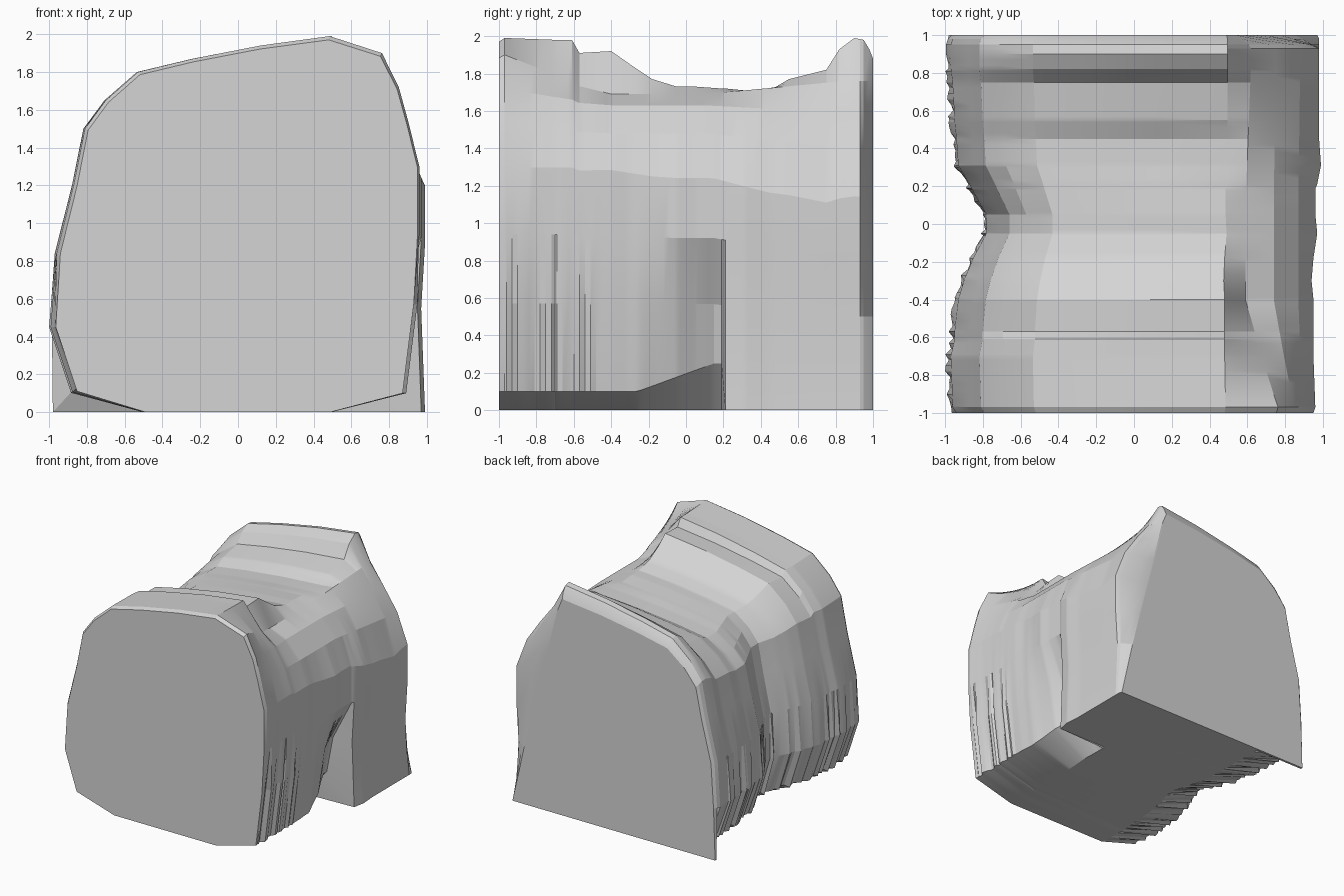
import bpy
import bmesh
import math
import random

random.seed(4)
if "Cube" in bpy.data.objects:
    bpy.data.objects.remove(bpy.data.objects["Cube"], do_unlink=True)

# Cross-section (x, z), from the lower right round over the top
PROFILE = [
    (0.5, 0), (0.89, 0.1), (0.95, 0.57), (0.97, 0.94), (0.97, 1.3),
    (0.91, 1.54), (0.86, 1.72), (0.77, 1.9), (0.49, 1.99), (0.12, 1.94),
    (-0.24, 1.87), (-0.53, 1.8), (-0.7, 1.65), (-0.81, 1.5), (-0.87, 1.2),
    (-0.96, 0.84), (-0.985, 0.45), (-0.87, 0.11), (-0.5, 0),
]
# Sloping right shoulder behind the front block: index, middle, back
SHOULDER = {
    5: ((0.87, 1.48), (0.88, 1.4)),
    6: ((0.74, 1.63), (0.75, 1.59)),
    7: ((0.59, 1.69), (0.62, 1.76)),
}
PEAK = 1.99
WIDTH = 0.97

# Outline along the length: y, left reach, right reach, top height
STATIONS = [
    (-1, 0.95, 0.95, 1.97), (-0.97, 0.97, 0.96, 1.99), (-0.7, 0.98, 0.95, 1.98),
    (-0.61, 0.96, 0.95, 1.98), (-0.57, 0.96, 0.95, 1.91), (-0.4, 0.94, 0.95, 1.92),
    (-0.3, 0.91, 0.94, 1.85), (-0.18, 0.86, 0.95, 1.77), (-0.05, 0.79, 0.97, 1.73),
    (0.05, 0.79, 0.96, 1.73), (0.19, 0.87, 0.96, 1.72), (0.21, 0.88, 0.97, 1.72),
    (0.31, 0.94, 0.99, 1.71), (0.45, 0.95, 0.98, 1.71), (0.55, 0.96, 0.98, 1.77),
    (0.75, 0.97, 0.98, 1.82), (0.82, 0.98, 0.98, 1.93), (0.9, 0.98, 0.98, 1.99),
    (0.95, 0.98, 0.98, 1.98), (0.98, 0.97, 0.98, 1.93), (1, 0.95, 0.97, 1.88),
]


def ramp(value, low, high):
    return min(1, max(0, (value - low) / (high - low)))


def mix(p, q, t):
    return [a + (b - a) * t for a, b in zip(p, q)]


def outline(y):
    """Blend the outline linearly between stations."""
    for a, b in zip(STATIONS, STATIONS[1:]):
        if y <= b[0]:
            return mix(a, b, ramp(y, a[0], b[0]))


def section(y):
    """Reshape the profile for one position along the length."""
    _, left, right, top = outline(y)
    right_ridge = random.uniform(-0.025, 0.015) if -0.98 < y < -0.5 else 0
    left_ridge = random.uniform(-0.02, 0.01) if -0.98 < y < 0.9 else 0
    notch = ramp(y, -0.26, 0.15) if y < 0.2 else 0
    ring = []
    for i, (px, pz) in enumerate(PROFILE):
        x = px * (right if px > 0 else left) / WIDTH
        z = pz * (1 + (top / PEAK - 1) * (pz / PEAK) ** 2.5)
        low = 0 < pz < 0.7
        if i in SHOULDER:
            slope = mix(*SHOULDER[i], ramp(y, 0.1, 0.85))
            x, z = mix((x, z), slope, ramp(y, -0.97, -0.4))
        elif px > 0.8:
            z *= 1 - 0.12 * ramp(y, 0.15, 0.75)      # bands sag to the back
        if low and px > 0:
            x += right_ridge - 0.16 * notch          # side notch
            if pz < 0.2:
                z += 0.15 * notch
                if y > 0.2:                          # square back foot
                    x, z = right, 0
        if low and px < 0:
            x -= left_ridge
            if pz < 0.2:
                z -= left_ridge
                if y > 0.96:                         # back corner flare
                    x, z = -0.98, 0
        if px > 0:                                   # rounded back right edge
            x -= ramp(y, 0.94, 1) * max(0, x - 0.98 + 0.25 * z)
        ring.append((x, y, z))
    return ring


# Loft the body from front to back
steps = {s[0] for s in STATIONS} | {round(-0.96 + 0.03 * i, 2) for i in range(64)}
bm = bmesh.new()
rings = [[bm.verts.new(p) for p in section(y)] for y in sorted(steps)]
count = len(PROFILE)
for a, b in zip(rings, rings[1:]):
    for i in range(count):
        j = (i + 1) % count
        bm.faces.new((a[i], a[j], b[j], b[i]))
bm.faces.new(rings[0])
bm.faces.new(rings[-1][::-1])
bmesh.ops.recalc_face_normals(bm, faces=bm.faces)
mesh = bpy.data.meshes.new("rock_body")
bm.to_mesh(mesh)
bm.free()
body = bpy.data.objects.new("rock_body", mesh)
bpy.context.collection.objects.link(body)

# Plain grey stone
stone = bpy.data.materials.new("grey_stone")
stone.use_nodes = True
grey = (0.66, 0.66, 0.66, 1)
stone.diffuse_color = grey
stone.node_tree.nodes["Principled BSDF"].inputs["Base Color"].default_value = grey
mesh.materials.append(stone)

# Soft along the length, crisp at the facets
bpy.ops.object.select_all(action='DESELECT')
body.select_set(True)
bpy.context.view_layer.objects.active = body
bpy.ops.object.shade_smooth_by_angle(angle=math.radians(16))
